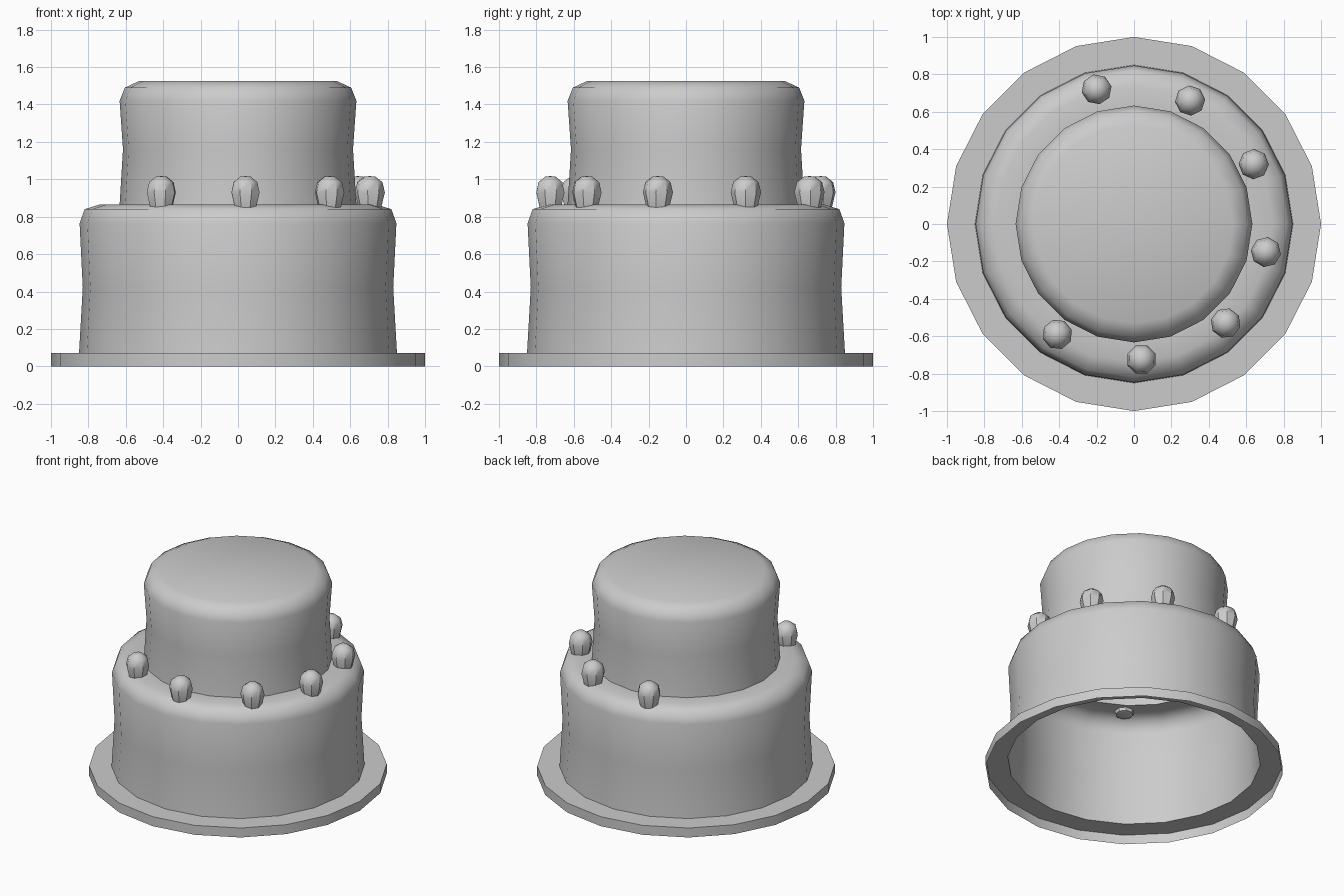
import bpy, bmesh
from math import cos, sin, pi, radians

if "Cube" in bpy.data.objects:
    bpy.data.objects.remove(bpy.data.objects["Cube"])


def lathe(name, profile, sides, centre=(0, 0, 0), turn=0.0, angle=60):
    """Spin an (r, z) profile, listed bottom to top, into a shell."""
    bm = bmesh.new()
    rings = []
    for r, z in profile:
        if r == 0:
            rings.append([bm.verts.new((0, 0, z))] * sides)
        else:
            rings.append([bm.verts.new((r * cos(turn + 2 * pi * i / sides),
                                        r * sin(turn + 2 * pi * i / sides), z))
                          for i in range(sides)])
    for a, b in zip(rings, rings[1:]):
        for i in range(sides):
            j = (i + 1) % sides
            quad = [a[i], a[j], b[j], b[i]]
            bm.faces.new(list(dict.fromkeys(quad)))
    me = bpy.data.meshes.new(name)
    bm.to_mesh(me)
    bm.free()
    ob = bpy.data.objects.new(name, me)
    bpy.context.collection.objects.link(ob)
    ob.location = centre
    bpy.ops.object.select_all(action='DESELECT')
    ob.select_set(True)
    bpy.context.view_layer.objects.active = ob
    bpy.ops.object.shade_smooth_by_angle(angle=radians(angle))
    return ob


# Plate rim, open underneath
lathe("plate", [(1, 0), (1, 0.07), (0.85, 0.07)], 20)

# Two tiers with slightly pinched sides and rounded top edges
lathe("cake_tiers", [
    (0.85, 0.07), (0.83, 0.42), (0.847, 0.765), (0.82, 0.84), (0.74, 0.865),
    (0.633, 0.865), (0.615, 1.16), (0.633, 1.42), (0.605, 1.49),
    (0.53, 1.525), (0, 1.525)], 20)

# Decorations around the lower tier, with a gap at the left
egg = [(0, 0.825), (0.06, 0.843), (0.081, 0.93), (0.068, 0.985),
       (0.03, 1.014), (0, 1.017)]
spots = [(-0.20, 0.72), (0.30, 0.66), (0.64, 0.32), (0.705, -0.15),
         (0.49, -0.53), (0.04, -0.725), (-0.41, -0.59)]
for n, (x, y) in enumerate(spots):
    lathe(f"topping_{n + 1}", egg, 8, (x, y, 0), 0.2 + n * 0.67, 40)
